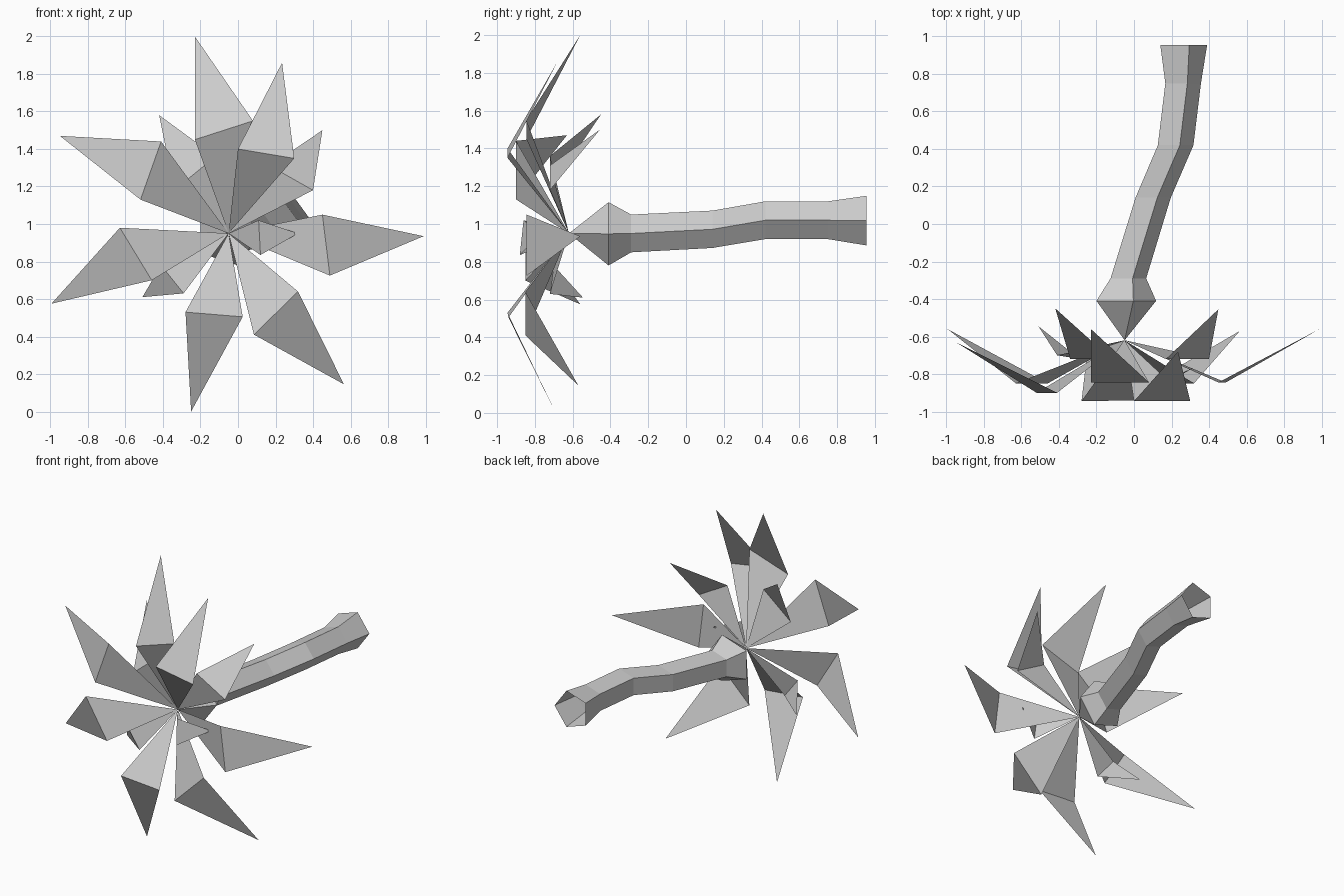
import bpy
import math

HEART = (-0.05, -0.62, 0.95)


def make_object(name, verts, faces):
    mesh = bpy.data.meshes.new(name)
    mesh.from_pydata(verts, [], faces)
    mesh.update()
    obj = bpy.data.objects.new(name, mesh)
    bpy.context.collection.objects.link(obj)
    return obj


def petal(name, left, right, tip):
    """Folded petal: inner triangle from the heart, outer triangle to the tip."""
    make_object(name, [HEART, left, right, tip], [(0, 1, 2), (1, 3, 2)])


# Large petals: two fold corners and a tip, clockwise from the top
large = [
    ((-0.23, -0.845, 1.45), (0.08, -0.845, 1.55), (-0.23, -0.56, 2.0)),
    ((0.0, -0.945, 1.40), (0.30, -0.945, 1.35), (0.235, -0.68, 1.86)),
    ((0.45, -0.845, 1.05), (0.49, -0.845, 0.725), (0.99, -0.56, 0.935)),
    ((0.32, -0.85, 0.64), (0.085, -0.85, 0.41), (0.565, -0.57, 0.145)),
    ((0.025, -0.94, 0.505), (-0.28, -0.945, 0.53), (-0.25, -0.69, 0.0)),
    ((-0.46, -0.85, 0.70), (-0.63, -0.85, 0.98), (-0.995, -0.56, 0.575)),
    ((-0.52, -0.90, 1.13), (-0.41, -0.90, 1.44), (-0.95, -0.63, 1.47)),
]
for i, corners in enumerate(large, 1):
    petal(f"large_petal_{i}", *corners)

# Small petals
small = [
    ((-0.34, -0.72, 1.18), (-0.12, -0.72, 1.36), (-0.42, -0.45, 1.58)),
    ((0.17, -0.72, 1.31), (0.40, -0.72, 1.18), (0.45, -0.455, 1.50)),
    ((0.11, -0.86, 1.02), (0.12, -0.88, 0.835), (0.32, -0.765, 0.95)),
    ((-0.29, -0.72, 0.63), (-0.41, -0.70, 0.78), (-0.51, -0.545, 0.61)),
]
for i, corners in enumerate(small, 1):
    petal(f"small_petal_{i}", *corners)

# Five-sided stem with a swollen base, open at the far end: (x, y, z, radius)
rings = [
    (-0.058, -0.41, 0.948, 0.176),
    (-0.04, -0.29, 0.95, 0.105),
    (0.092, 0.14, 0.972, 0.104),
    (0.212, 0.42, 1.02, 0.105),
    (0.252, 0.75, 1.02, 0.105),
    (0.252, 0.955, 1.018, 0.138),
]
SIDES = 5
verts = [HEART]
for x, y, z, r in rings:
    for k in range(SIDES):
        a = 2 * math.pi * k / SIDES
        verts.append((x + r * math.cos(a), y, z + r * math.sin(a)))
faces = [(0, 1 + k, 1 + (k + 1) % SIDES) for k in range(SIDES)]
for i in range(len(rings) - 1):
    a, b = 1 + i * SIDES, 1 + (i + 1) * SIDES
    for k in range(SIDES):
        n = (k + 1) % SIDES
        faces.append((a + k, b + k, b + n, a + n))
make_object("stem", verts, faces)
